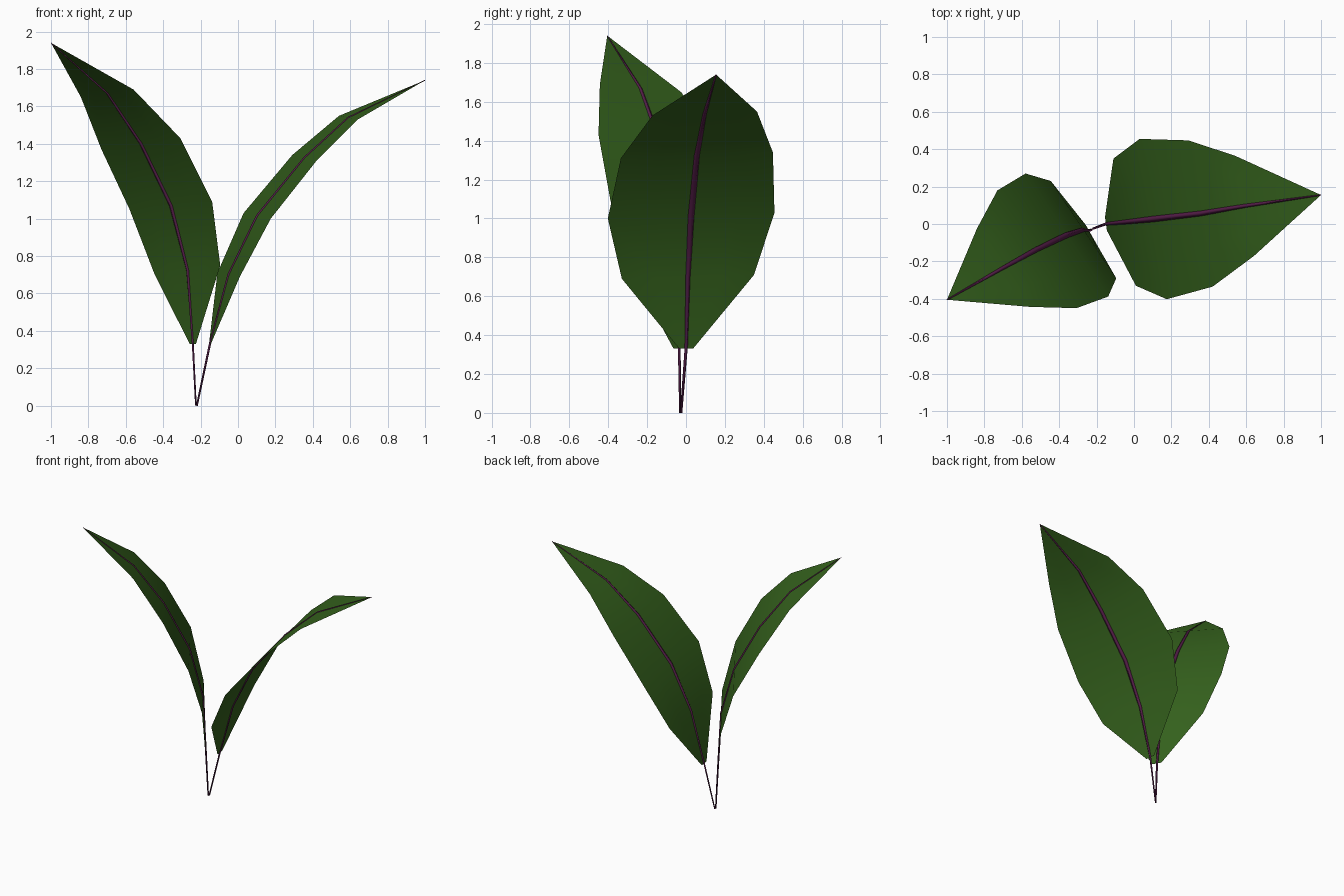
import bpy
from mathutils import Vector

if "Cube" in bpy.data.objects:
    bpy.data.objects.remove(bpy.data.objects["Cube"])


def material(name, color):
    m = bpy.data.materials.new(name)
    m.diffuse_color = (*color, 1)
    m.use_nodes = True
    m.node_tree.nodes["Principled BSDF"].inputs["Base Color"].default_value = m.diffuse_color
    return m


GREEN = material("leaf_green", (0.035, 0.12, 0.012))
PURPLE = material("vein_purple", (0.09, 0.012, 0.065))


def make_object(name, verts, faces, mat):
    me = bpy.data.meshes.new(name)
    me.from_pydata(verts, [], faces)
    me.materials.append(mat)
    me.shade_smooth()
    me.update()
    ob = bpy.data.objects.new(name, me)
    bpy.context.collection.objects.link(ob)
    return ob


def leaf(name, edge_a, edge_b, tip):
    # Blade: rows of five points spanned between the two edges, closing at the tip
    verts = []
    for a, b in zip(edge_a, edge_b):
        verts += [Vector(a).lerp(Vector(b), t) for t in (0, 0.25, 0.5, 0.75, 1)]
    rows = len(edge_a)
    faces = [(r*5 + c, r*5 + c + 1, r*5 + c + 6, r*5 + c + 5)
             for r in range(rows - 1) for c in range(4)]
    verts.append(Vector(tip))
    last = (rows - 1) * 5
    faces += [(last + c, last + c + 1, len(verts) - 1) for c in range(4)]
    make_object(name + "_blade", verts, faces, GREEN)


def vein(name, foot, edge_a, edge_b, tip):
    # Stem and midrib: one flattened four-sided tube lying in the blade plane
    pts = [Vector(foot)] + [(Vector(a) + Vector(b)) / 2
                            for a, b in zip(edge_a, edge_b)] + [Vector(tip)]
    sides = [Vector(b) - Vector(a) for a, b in zip(edge_a, edge_b)]
    sides = [sides[0]] + sides + [sides[-1]]
    widths = (0.006, 0.008, 0.012, 0.016, 0.014, 0.010, 0.003)
    depths = (0.005, 0.006, 0.007, 0.007, 0.006, 0.005, 0.002)
    verts = []
    for i, p in enumerate(pts):
        along = (pts[min(i + 1, len(pts) - 1)] - pts[max(i - 1, 0)]).normalized()
        s = (sides[i] - along * sides[i].dot(along)).normalized()
        n = along.cross(s)
        verts += [p + s*widths[i], p + n*depths[i], p - s*widths[i], p - n*depths[i]]
    faces = [(r*4 + c, r*4 + (c + 1) % 4, r*4 + (c + 1) % 4 + 4, r*4 + c + 4)
             for r in range(len(pts) - 1) for c in range(4)]
    n = len(verts)
    faces += [(3, 2, 1, 0), (n - 4, n - 3, n - 2, n - 1)]
    make_object(name + "_stem", verts, faces, PURPLE)


# Each leaf: stem foot, two edges from base upward, tip
LEAVES = {
    "right_leaf": (
        (-0.22, -0.025, 0.0),
        [(-0.155, 0.036, 0.33), (-0.11, 0.35, 0.71), (0.03, 0.455, 1.03),
         (0.29, 0.447, 1.34), (0.54, 0.365, 1.55)],
        [(-0.145, -0.035, 0.33), (0.01, -0.33, 0.69), (0.175, -0.402, 1.0),
         (0.42, -0.335, 1.31), (0.64, -0.172, 1.53)],
        (1.0, 0.155, 1.74)),
    "left_leaf": (
        (-0.225, -0.03, 0.0),
        [(-0.258, -0.005, 0.33), (-0.445, 0.23, 0.70), (-0.58, 0.27, 1.05),
         (-0.73, 0.18, 1.37), (-0.84, -0.025, 1.65)],
        [(-0.225, -0.064, 0.33), (-0.095, -0.29, 0.75), (-0.138, -0.388, 1.09),
         (-0.308, -0.45, 1.43), (-0.558, -0.443, 1.69)],
        (-1.0, -0.405, 1.94)),
}
for name, (foot, edge_a, edge_b, tip) in LEAVES.items():
    leaf(name, edge_a, edge_b, tip)
    vein(name, foot, edge_a, edge_b, tip)
